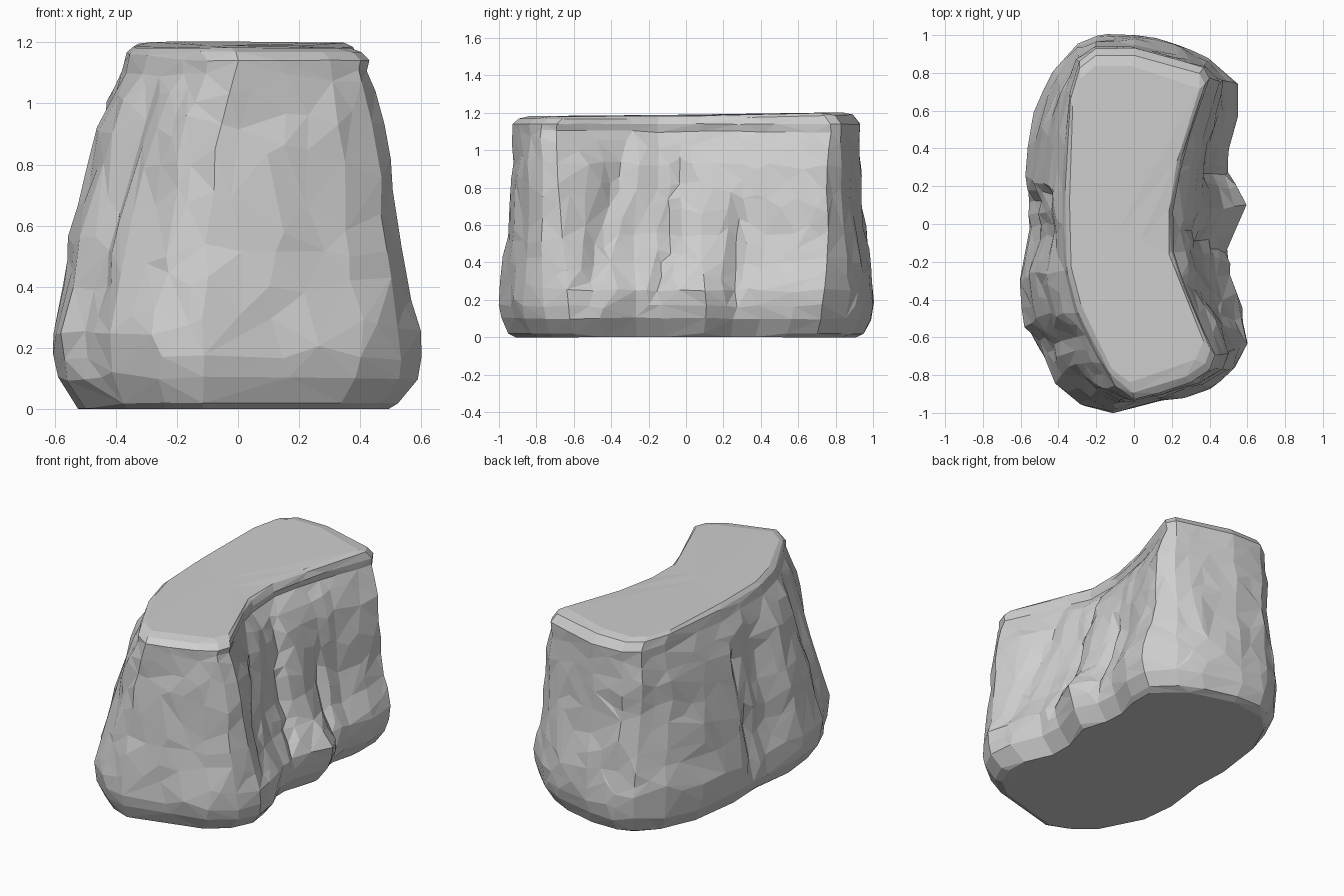
import bpy
import bmesh
from math import exp
from mathutils import Vector, noise

cube = bpy.data.objects.get("Cube")
if cube:
    bpy.data.objects.remove(cube)

# Plan outlines, counter-clockwise from the front tip: widest bulge and top rim
BULGE = [(-.13, -1), (.1, -.95), (.4, -.87), (.54, -.77), (.61, -.63), (.59, -.47),
         (.5, -.28), (.5, -.12), (.58, .1), (.51, .26), (.5, .4), (.55, .57), (.55, .74),
         (.4, .87), (.25, .94), (0, 1), (-.2, 1), (-.3, .96), (-.42, .83), (-.53, .6),
         (-.58, .25), (-.57, 0), (-.61, -.3), (-.58, -.55), (-.42, -.84), (-.27, -.95)]
RIM = [(0, -.93), (.12, -.9), (.3, -.84), (.4, -.77), (.43, -.69), (.35, -.52),
       (.26, -.3), (.21, -.15), (.21, .08), (.25, .3), (.29, .45), (.34, .6), (.4, .77),
       (.37, .83), (.2, .88), (0, .93), (-.2, .93), (-.29, .86), (-.34, .7), (-.36, .45),
       (-.37, .2), (-.37, 0), (-.36, -.25), (-.3, -.47), (-.18, -.72), (-.1, -.86)]
# Height, blend from bulge to rim: left side, right side, ends
WALL = [(.25, 0, 0, 0), (.4, .28, .15, .25), (.55, .46, .2, .6), (.75, .56, .42, .85),
        (.92, .68, .6, .95), (1.03, .86, .8, 1), (1.1, 1.03, .97, 1.02), (1.14, 1, 1, 1)]
# Height, inset of the rounded foot across and along
FOOT = [(0, .17, .09), (.02, .13, .05), (.1, .035, .015), (.17, .005, .002)]
# Height, inset of the worn top
TOP = [(1.17, .04), (1.184, .1), (1.188, .4), (1.19, .75), (1.19, .96)]
# Upright clefts and hollows: side, y, lean, half width, depth, top
CLEFTS = [(1, -.44, .2, .07, .04, 1.1), (1, -.08, .16, .03, .03, 1.1),
          (1, .27, 0, .035, .04, .75), (-1, .13, .05, .04, .04, 1),
          (-1, -.04, .03, .13, .045, 1), (-1, -.62, .1, .06, .04, 1.1)]
STEPS = 4


def dense(points):
    """Subdivide a closed outline evenly between its corners."""
    out = []
    for i, p in enumerate(points):
        a, b = Vector(p), Vector(points[(i + 1) % len(points)])
        out += [a.lerp(b, k / STEPS) for k in range(STEPS)]
    return out


def spine(y):
    return -.08 + .2 * y * y


def inset(p, across, along):
    y = p.y * (1 - along)
    return Vector((spine(y) + (p.x - spine(p.y)) * (1 - across), y))


def wall_point(a, b, left, right, ends):
    """Blend left and right walls separately, easing across the ends."""
    side = max(0, min(1, .5 + (a.x - spine(a.y)) / .5))
    tx = right + (left - right) * side
    return a.x + (b.x - a.x) * tx, a.y + (b.y - a.y) * ends


def weather(p):
    """Chip the walls and carve the clefts, fading at the foot and rim."""
    fade = max(0, min(1, p.z / .15, (1.16 - p.z) / .12))
    q = p + noise.noise_vector(p * 4) * .016 * fade
    q += noise.noise_vector(p * 10) * .01 * fade
    side = 1 if p.x > spine(p.y) else -1
    if abs(p.y) < .78:
        for s, y, lean, width, depth, top in CLEFTS:
            if s == side:
                reach = max(0, min(1, (p.z - .1) / .2, (top - p.z) / .15))
                middle = y + lean * (p.z - .6) + .03 * noise.noise(Vector((s, y * 9, p.z * 3)))
                q.x -= side * depth * reach * exp(-((p.y - middle) / width) ** 2)
    return q


bulge, rim = dense(BULGE), dense(RIM)
rings = [[(*inset(p, across, along), z) for p in bulge] for z, across, along in FOOT]
for low, high in zip(WALL, WALL[1:]):
    for k in range(3):
        z, *blend = [a + (b - a) * k / 3 for a, b in zip(low, high)]
        rings.append([(*wall_point(a, b, *blend), z) for a, b in zip(bulge, rim)])
rings.append([(p.x, p.y, WALL[-1][0]) for p in rim])
for z, a in TOP:
    ring = [inset(p, a, a) for p in rim]
    rings.append([(p.x, p.y, z + .012 * p.y + .012 * p.y ** 2) for p in ring])

# Loft the rings into one boulder
bm = bmesh.new()
loops = [[bm.verts.new(weather(Vector(p))) for p in ring] for ring in rings]
count = len(bulge)
for low, high in zip(loops, loops[1:]):
    for i in range(count):
        j = (i + 1) % count
        bm.faces.new((low[i], low[j], high[j], high[i]))
bm.faces.new(list(reversed(loops[0])))
bm.faces.new(loops[-1])
bmesh.ops.triangulate(bm, faces=bm.faces[:])
bmesh.ops.recalc_face_normals(bm, faces=bm.faces[:])
mesh = bpy.data.meshes.new("boulder")
bm.to_mesh(mesh)
bm.free()
boulder = bpy.data.objects.new("boulder", mesh)
bpy.context.collection.objects.link(boulder)

# Reduce to broad irregular facets
facets = boulder.modifiers.new("facets", 'DECIMATE')
facets.ratio = 1100 / len(mesh.polygons)

# Plain stone
stone = bpy.data.materials.new("grey_stone")
stone.use_nodes = True
colour = (.62, .62, .62, 1)
stone.diffuse_color = colour
stone.node_tree.nodes["Principled BSDF"].inputs["Base Color"].default_value = colour
mesh.materials.append(stone)
